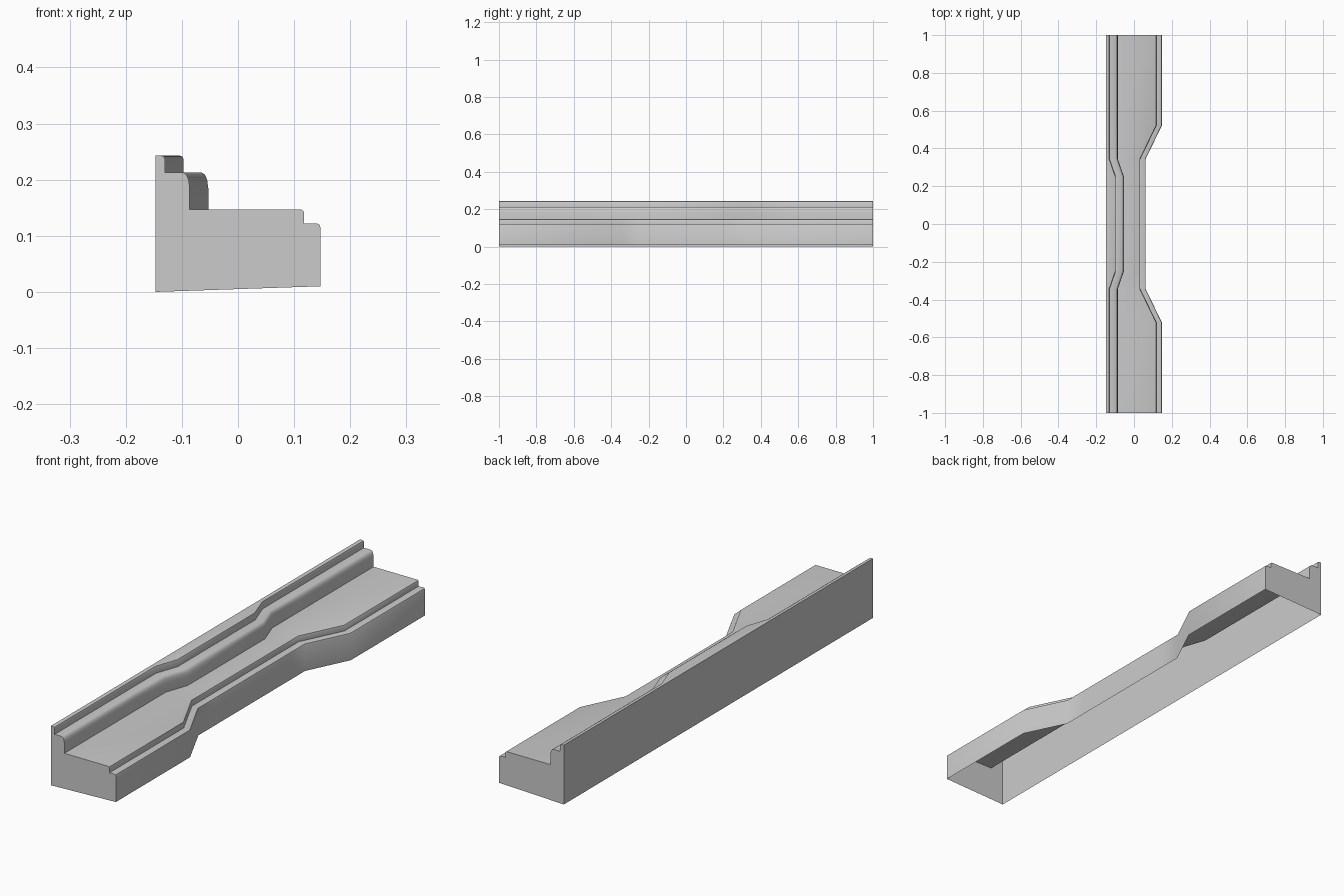
import bpy, bmesh, math

if "Cube" in bpy.data.objects:
    bpy.data.objects.remove(bpy.data.objects["Cube"])

# Cross-section halves: the left steps slide inward by one amount, the right lip by another
WALL = [(-0.147, 0.0), (-0.147, 0.243)]
LEFT = [(-0.137, 0.243), (-0.132, 0.241), (-0.130, 0.236), (-0.130, 0.213),
        (-0.098, 0.213), (-0.092, 0.209), (-0.088, 0.200), (-0.086, 0.185), (-0.086, 0.147)]
RIGHT = [(0.112, 0.147), (0.116, 0.145), (0.118, 0.140), (0.118, 0.122),
         (0.141, 0.122), (0.145, 0.120), (0.147, 0.115), (0.147, 0.010)]

# Stations along the length: (distance from centre, left shift, right shift)
HALF = [(1.0, 0.0, 0.0), (0.52, 0.0, 0.0), (0.345, 0.0, -0.085), (0.25, 0.033, -0.085)]
STATIONS = [(-y, l, r) for y, l, r in HALF] + HALF[::-1]


def section(bm, y, left, right):
    points = WALL + [(x + left, z) for x, z in LEFT] + [(x + right, z) for x, z in RIGHT]
    return [bm.verts.new((x, y, z)) for x, z in points]


# Shell lofted through the stations, closed at both ends and open underneath
bm = bmesh.new()
rings = [section(bm, *s) for s in STATIONS]
for a, b in zip(rings, rings[1:]):
    for j in range(len(a) - 1):
        bm.faces.new((a[j], a[j + 1], b[j + 1], b[j]))
bm.faces.new(rings[0][::-1])
bm.faces.new(rings[-1])

mesh = bpy.data.meshes.new("stepped_trim")
bm.to_mesh(mesh)
bm.free()
trim = bpy.data.objects.new("stepped_trim", mesh)
bpy.context.collection.objects.link(trim)

# Soft shading on the rounded lips, crisp everywhere else
bpy.context.view_layer.objects.active = trim
trim.select_set(True)
bpy.ops.object.shade_smooth_by_angle(angle=math.radians(40))
